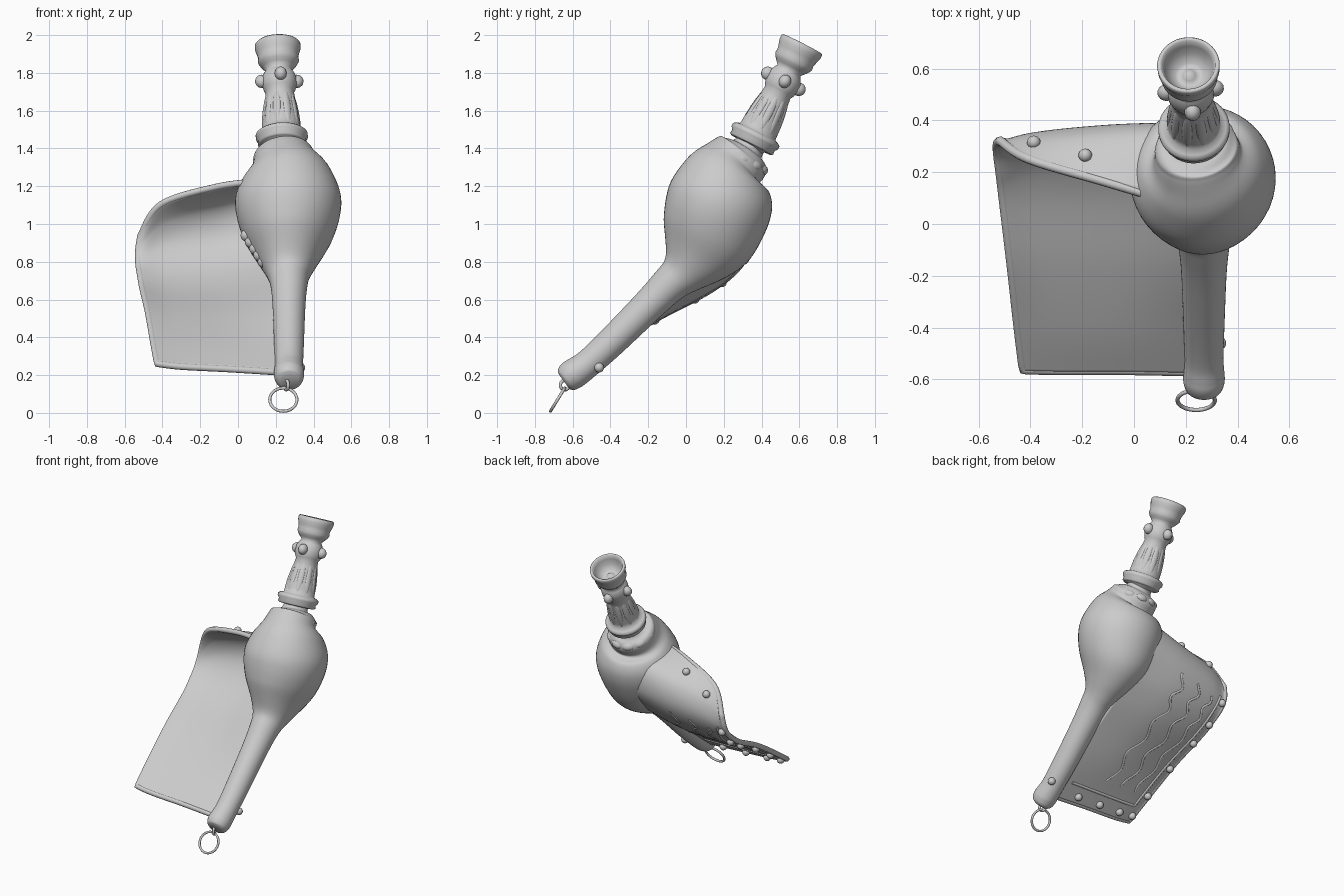
import bpy, bmesh, math
from mathutils import Vector, Matrix

if "Cube" in bpy.data.objects:
    bpy.data.objects.remove(bpy.data.objects["Cube"])

TAU = 2 * math.pi


def finish(name, bm):
    bmesh.ops.recalc_face_normals(bm, faces=bm.faces)
    me = bpy.data.meshes.new(name)
    bm.to_mesh(me)
    bm.free()
    for p in me.polygons:
        p.use_smooth = True
    ob = bpy.data.objects.new(name, me)
    bpy.context.collection.objects.link(ob)
    return ob


def spline(pts, t):
    """Smooth curve through the points, t from 0 to len-1."""
    n = len(pts) - 1
    i = max(0, min(int(t), n - 1))
    f = t - i
    a, b, c, d = [Vector(pts[max(0, min(n, k))]) for k in (i - 1, i, i + 1, i + 2)]
    return b + 0.5 * f * (c - a + f * (2 * a - 5 * b + 4 * c - d + f * (3 * (b - c) + d - a)))


def skin(name, rows, closed=False, caps=False):
    bm = bmesh.new()
    vs = [[bm.verts.new(p) for p in r] for r in rows]
    m = len(rows[0])
    for a, b in zip(vs, vs[1:]):
        for j in range(m if closed else m - 1):
            k = (j + 1) % m
            bm.faces.new((a[j], a[k], b[k], b[j]))
    if caps:
        bm.faces.new(vs[0])
        bm.faces.new(vs[-1])
    return finish(name, bm)


def knobs(name, items):
    """items: (position, radii, rotation matrix or None)"""
    bm = bmesh.new()
    for pos, rad, rot in items:
        M = Matrix.Translation(pos) @ (rot or Matrix()) @ Matrix.Diagonal((*rad, 1))
        bmesh.ops.create_uvsphere(bm, u_segments=14, v_segments=10, radius=1, matrix=M)
    return finish(name, bm)


def bead(name, pts, r):
    cu = bpy.data.curves.new(name, 'CURVE')
    cu.dimensions = '3D'
    cu.bevel_depth = r
    cu.bevel_resolution = 3
    cu.use_fill_caps = True
    sp = cu.splines.new('POLY')
    sp.points.add(len(pts) - 1)
    for q, p in zip(sp.points, pts):
        q.co = (*p, 1)
    ob = bpy.data.objects.new(name, cu)
    bpy.context.collection.objects.link(ob)


# Horn: tube swelling into the round shell, then the collar (x, y, z, radius)
horn = [(.27, -.645, .165, .05), (.27, -.632, .175, .07), (.27, -.605, .2, .08),
        (.27, -.575, .22, .079), (.27, -.515, .265, .075), (.27, -.4, .37, .079),
        (.27, -.2, .568, .087), (.27, -.09, .678, .098), (.268, -.025, .735, .115),
        (.267, .04, .812, .16), (.266, .112, .93, .235), (.266, .16, 1.055, .276),
        (.265, .19, 1.16, .276), (.26, .22, 1.26, .232), (.25, .25, 1.31, .182),
        (.245, .275, 1.335, .166), (.24, .3, 1.36, .158), (.238, .315, 1.38, .13),
        (.235, .325, 1.395, .09), (.232, .345, 1.425, .08)]
rows = []
last = len(horn) - 1
for i in range(last * 5 + 1):
    t = i / 5
    p = spline(horn, t)
    T = (spline(horn, min(t + .6, last)) - spline(horn, max(t - .6, 0))).to_3d().normalized()
    A = Vector((1, 0, 0))
    A = (A - T * A.dot(T)).normalized()
    B = T.cross(A)
    deep = 1 + .15 * math.exp(-((t - 9.2) / 1.1) ** 2)    # belly is deeper than wide
    rows.append([p.to_3d() + p.w * (A * math.cos(a) + B * deep * math.sin(a))
                 for a in (TAU * k / 48 for k in range(48))])
skin("horn_shell", rows, closed=True, caps=True)

# Mouthpiece turned around its tilted axis (radius, distance along axis)
P0, P1 = Vector((.235, .33, 1.39)), Vector((.21, .613, 1.947))
Q = (P1 - P0).normalized().to_track_quat('Z', 'Y').to_matrix().to_4x4()
F = Matrix.Translation(P0) @ Q
prof = [(.075, 0), (.08, .03), (.118, .032), (.128, .04), (.126, .06), (.138, .075), (.138, .092),
        (.125, .103), (.104, .11), (.101, .15), (.092, .22), (.08, .3), (.075, .345), (.084, .36),
        (.092, .39), (.092, .43), (.08, .455), (.068, .475), (.085, .495), (.098, .51), (.109, .53),
        (.106, .55), (.112, .575), (.12, .6), (.121, .625), (.115, .632), (.104, .628), (.095, .6),
        (.082, .565), (.055, .535), (.035, .53), (.025, .54), (.008, .55)]
skin("mouthpiece", [[F @ Vector((r * math.cos(TAU * k / 40), r * math.sin(TAU * k / 40), t))
                     for k in range(40)] for r, t in prof], closed=True, caps=True)


def around(M, n, r, t, radii, lean=0.0):
    out = []
    for k in range(n):
        R = M @ Matrix.Rotation(TAU * k / n, 4, 'Z')
        rot = R.to_3x3().to_4x4() @ Matrix.Rotation(lean, 4, 'Y')
        out.append((R @ Vector((r, 0, t)), radii, rot))
    return out


knobs("mouthpiece_studs", around(F, 4, .093, .41, (.036, .032, .036)))
knobs("mouthpiece_leaves", around(F, 10, .084, .22, (.013, .022, .11), -.13))
C = Matrix.Translation((.245, .285, 1.345)) @ Q
knobs("collar_petals", around(C, 10, .132, 0, (.034, .048, .03)))

# Flared lip: four profiles from bottom edge to the forward-curling rim
lip = [
    [(-.427, -.562, .26), (-.447, -.4, .37), (-.475, -.15, .53), (-.505, .1, .66),
     (-.517, .2, .73), (-.526, .27, .79), (-.527, .31, .86), (-.515, .32, .94)],
    [(-.3, -.565, .245), (-.31, -.4, .36), (-.33, -.15, .51), (-.36, .12, .65),
     (-.38, .26, .76), (-.4, .33, .88), (-.405, .32, 1.0), (-.405, .25, 1.105)],
    [(-.05, -.565, .232), (-.05, -.4, .352), (-.06, -.15, .51), (-.08, .13, .665),
     (-.09, .29, .8), (-.1, .365, .95), (-.1, .33, 1.1), (-.12, .165, 1.195)],
    [(.22, -.57, .215), (.22, -.4, .35), (.22, -.15, .55), (.22, .11, .72),
     (.22, .26, .84), (.2, .37, .99), (.19, .34, 1.18), (.1, .1, 1.225)]]


def surf(u, v):
    return spline([spline(c, v) for c in lip], u)


def back(u, v, d):
    e = .02
    n = (surf(u + e, v) - surf(u - e, v)).cross(surf(u, v + e) - surf(u, v - e)).normalized()
    return surf(u, v) - n * d


sheet = skin("flared_lip", [[surf(i / 10, j / 8) for i in range(31)] for j in range(57)])
mod = sheet.modifiers.new("thickness", 'SOLIDIFY')
mod.thickness = .032
mod.offset = 0

# Rolled edge and frame line on the outside of the lip
edge = ([surf(3 - i / 8, 0) for i in range(24)] + [surf(0, j / 6) for j in range(42)]
        + [surf(i / 10, 7) for i in range(31)])
bead("lip_rolled_edge", edge, .018)
frame = ([back(2.7 - i / 10, .7, .014) for i in range(22)]
         + [back(.55, .7 + j / 8, .014) for j in range(37)])
bead("lip_frame", frame, .01)

# Low wavy relief inside the frame
for n, u0 in enumerate((.95, 1.4, 1.85)):
    bead(f"lip_relief_{n + 1}", [back(u0 + .08 * math.sin(j * .6 + n), 1.1 + j / 12, .012)
                                 for j in range(43)], .009)

# Rivets along the lip border and on the tube end
spots = [(.25, v) for v in (.35, 1.1, 1.9, 2.7, 3.6, 5.2)] + [(u, .35) for u in (1, 1.7, 2.35)]
spots += [(1.1, 6.3), (1.75, 6.5)]
riv = [(back(u, v, .02), (.026,) * 3, None) for u, v in spots]
riv += [(Vector((.33, -.46, .24)), (.026,) * 3, None)]
knobs("rivets", riv)

# Small row of folds where the lip meets the shell
knobs("inner_folds", [(Vector((.045, .08, .94)).lerp(Vector((.135, .03, .8)), k / 4), (.032,) * 3, None)
                      for k in range(5)])

# Hanging ring and its link
bpy.ops.mesh.primitive_torus_add(major_radius=.072, minor_radius=.008, major_segments=40,
                                 location=(.24, -.68, .07), rotation=(1.02, 0, 0))
bpy.context.object.name = "hanging_ring"
bpy.ops.object.shade_smooth()
bpy.ops.mesh.primitive_torus_add(major_radius=.025, minor_radius=.009, major_segments=24,
                                 minor_segments=8, location=(.256, -.642, .147), rotation=(0, 1.57, .4))
bpy.context.object.name = "ring_link"
bpy.ops.object.shade_smooth()
